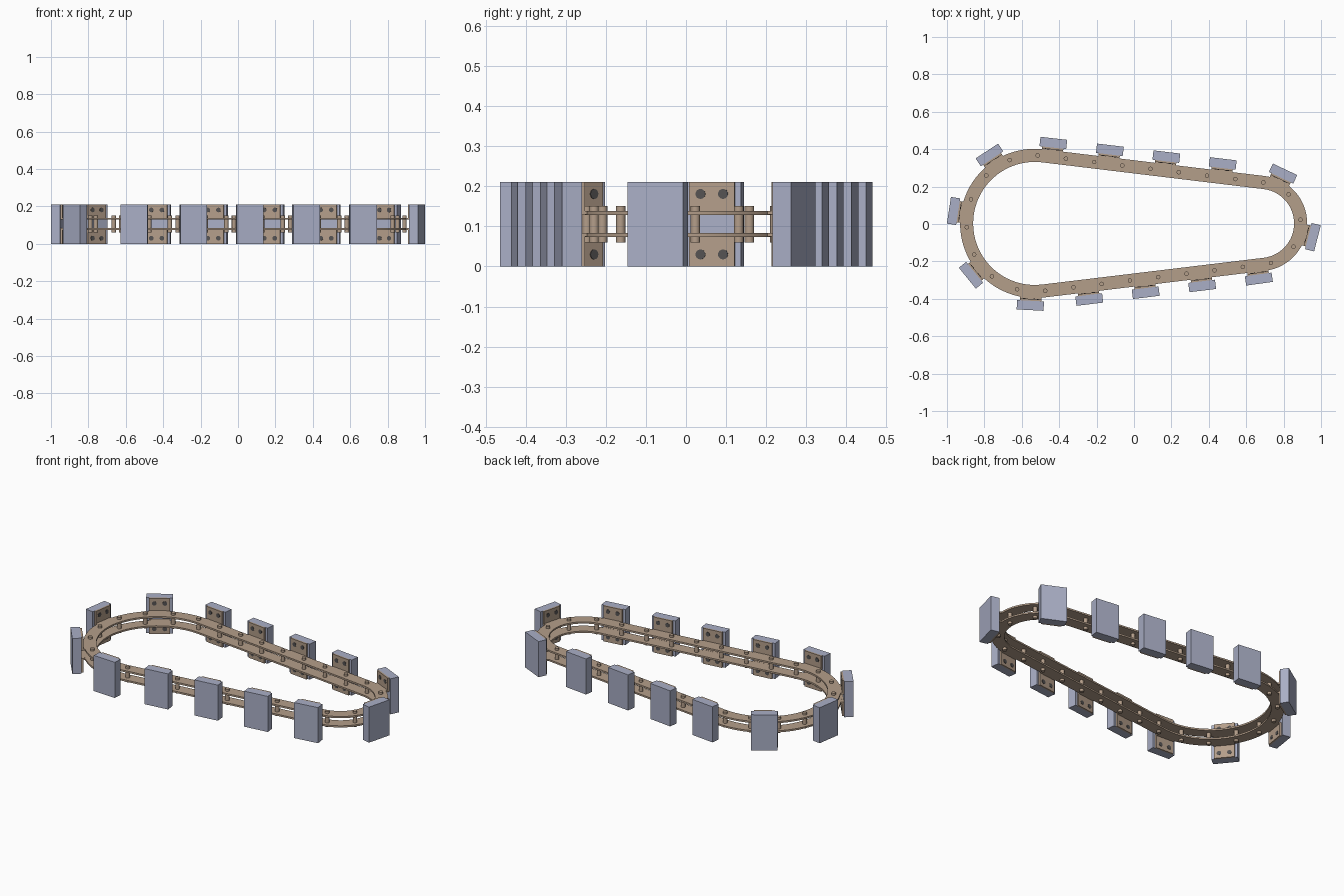
import bpy, bmesh, math
from mathutils import Matrix, Vector

cube = bpy.data.objects.get("Cube")
if cube:
    bpy.data.objects.remove(cube, do_unlink=True)


def material(name, rgb):
    m = bpy.data.materials.new(name)
    m.use_nodes = True
    m.diffuse_color = (*rgb, 1)
    m.node_tree.nodes["Principled BSDF"].inputs["Base Color"].default_value = (*rgb, 1)
    return m


TAN = material("tan_metal", (0.456, 0.342, 0.254))
GREY = material("blue_grey_rubber", (0.402, 0.429, 0.565))
DARK = material("dark_bolt", (0.09, 0.085, 0.085))

# Loop centreline: a large and a small arc joined by two tangent lines
CX1, R1, CX2, R2, CY = -0.531, 0.364, 0.671, 0.220, 0.003
TILT = math.asin((R1 - R2) / (CX2 - CX1))
STRAIGHT = (CX2 - CX1) * math.cos(TILT)
ARC1, ARC2 = (math.pi + 2 * TILT) * R1, (math.pi - 2 * TILT) * R2
TOTAL = 2 * STRAIGHT + ARC1 + ARC2
LINKS = 28
STEP = TOTAL / LINKS
START = -0.028
HEIGHT = 0.211
BAND_Z = (0.079, 0.134)
BAND_T = 0.010
BAND_HALF = 0.035


def loop_point(s):
    """Position and outward normal at arc length s, clockwise from the upper left tangent."""
    s %= TOTAL
    top = math.pi / 2 - TILT
    if s < STRAIGHT:
        cx, r, a, along = CX1, R1, top, s
    elif s < STRAIGHT + ARC2:
        cx, r, a, along = CX2, R2, top - (s - STRAIGHT) / R2, 0
    elif s < 2 * STRAIGHT + ARC2:
        cx, r, a, along = CX2, R2, -top, s - STRAIGHT - ARC2
    else:
        cx, r, a, along = CX1, R1, -top - (s - 2 * STRAIGHT - ARC2) / R1, 0
    n = Vector((math.cos(a), math.sin(a), 0))
    t = Vector((n.y, -n.x, 0))
    return Vector((cx, CY, 0)) + n * r + t * along, n


def finish(name, bm, mat, smooth=False):
    bmesh.ops.recalc_face_normals(bm, faces=bm.faces)
    me = bpy.data.meshes.new(name)
    bm.to_mesh(me)
    bm.free()
    me.materials.append(mat)
    ob = bpy.data.objects.new(name, me)
    bpy.context.collection.objects.link(ob)
    if smooth:
        bpy.ops.object.select_all(action='DESELECT')
        ob.select_set(True)
        bpy.context.view_layer.objects.active = ob
        bpy.ops.object.shade_smooth_by_angle(angle=math.radians(35))
    return ob


def add_box(bm, frame, lo, hi):
    """Box in a local frame: x along the loop, y outward, z up."""
    lo, hi = Vector(lo), Vector(hi)
    m = frame @ Matrix.Translation((lo + hi) / 2) @ Matrix.Diagonal((*(hi - lo), 1))
    bmesh.ops.create_cube(bm, size=1, matrix=m)


def add_cylinder(bm, matrix, radius, depth, sides=16):
    bmesh.ops.create_cone(bm, cap_ends=True, segments=sides, radius1=radius,
                          radius2=radius, depth=depth, matrix=matrix)


# Arc length samples: dense on the arcs, ends only on the straights
samples = [STRAIGHT + ARC2 * i / 32 for i in range(33)]
samples += [2 * STRAIGHT + ARC2 + ARC1 * i / 40 for i in range(41)]

# Two flat continuous bands
for label, z in zip(("lower", "upper"), BAND_Z):
    bm = bmesh.new()
    rings = []
    for s in samples:
        p, n = loop_point(min(s, TOTAL - 1e-6))
        rings.append([bm.verts.new(p + n * off + Vector((0, 0, z + dz)))
                      for off, dz in ((-BAND_HALF, -BAND_T / 2), (BAND_HALF, -BAND_T / 2),
                                      (BAND_HALF, BAND_T / 2), (-BAND_HALF, BAND_T / 2))])
    for a, b in zip(rings, rings[1:] + rings[:1]):
        for i in range(4):
            j = (i + 1) % 4
            bm.faces.new((a[i], a[j], b[j], b[i]))
    finish(f"{label}_band", bm, TAN, smooth=True)

# Pins through both bands
bm = bmesh.new()
for k in range(LINKS):
    p, n = loop_point(START + k * STEP)
    add_cylinder(bm, Matrix.Translation((p.x, p.y, HEIGHT / 2)), 0.0118, 0.092)
finish("link_pins", bm, TAN, smooth=True)

# Pads with angle brackets and bolts on every second link
for k in range(LINKS // 2):
    s = START + (2 * k + 0.5) * STEP
    p, n = loop_point(s)
    chord = (loop_point(s + STEP / 2)[0] - loop_point(s - STEP / 2)[0]).normalized()
    n = Vector((-chord.y, chord.x, 0))
    frame = Matrix.Translation(p) @ Matrix((
        (chord.x, n.x, 0, 0), (chord.y, n.y, 0, 0), (0, 0, 1, 0), (0, 0, 0, 1)))

    bm = bmesh.new()
    add_box(bm, frame, (-0.072, 0.050, 0), (0.072, 0.100, HEIGHT))
    finish(f"pad_{k + 1}", bm, GREY)

    # Vertical plates and the flanges that meet the bands
    bm = bmesh.new()
    lower, upper = BAND_Z
    h = BAND_T / 2
    add_box(bm, frame, (-0.057, 0.040, 0), (0.057, 0.050, lower + h))
    add_box(bm, frame, (-0.057, 0.040, upper - h), (0.057, 0.050, HEIGHT))
    for z in BAND_Z:
        add_box(bm, frame, (-0.057, 0.020, z - h + 0.0005), (0.057, 0.045, z + h - 0.0005))
    finish(f"bracket_{k + 1}", bm, TAN)

    bm = bmesh.new()
    for x in (-0.0285, 0.0285):
        for z in (0.030, HEIGHT - 0.030):
            m = frame @ Matrix.Translation((x, 0.040, z)) @ Matrix.Rotation(math.pi / 2, 4, 'X')
            add_cylinder(bm, m, 0.0125, 0.004)
    finish(f"bolts_{k + 1}", bm, DARK, smooth=True)
